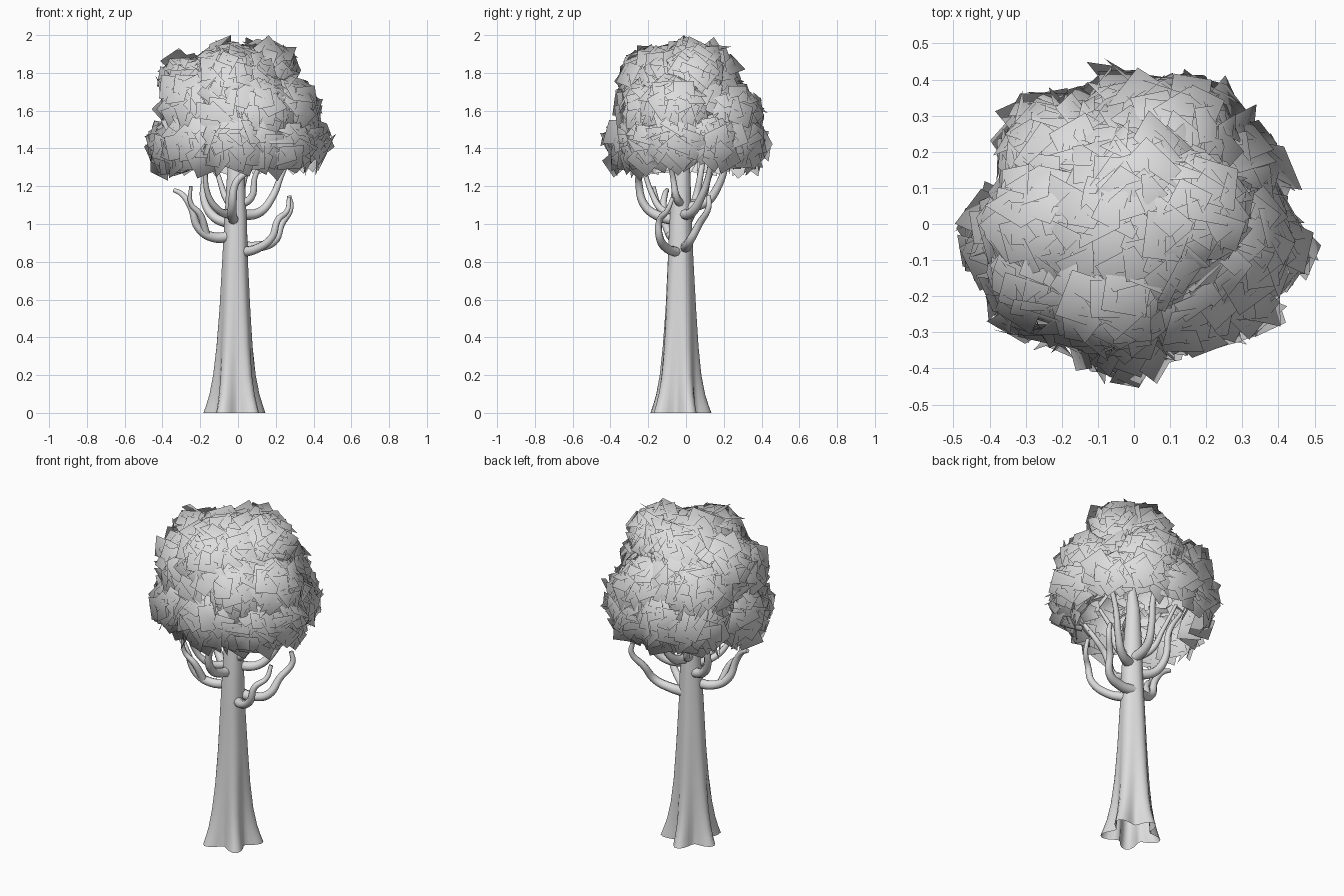
import bpy, bmesh, math, random
from mathutils import Vector, Matrix

random.seed(7)
if "Cube" in bpy.data.objects:
    bpy.data.objects.remove(bpy.data.objects["Cube"])

SHADE = (0.72, 0.72, 0.72, 1)
grey = bpy.data.materials.new("plain_grey")
grey.use_nodes = True
grey.diffuse_color = SHADE
grey.node_tree.nodes["Principled BSDF"].inputs["Base Color"].default_value = SHADE


def add_object(name, data):
    obj = bpy.data.objects.new(name, data)
    bpy.context.collection.objects.link(obj)
    data.materials.append(grey)
    return obj


# Trunk: stacked rings, five root flutes that fade with height
# each ring: height, radius, flute depth, centre x, centre y
RINGS = [(0, .135, .28, -.014, -.035), (.04, .126, .25, -.014, -.035),
         (.1, .115, .2, -.015, -.035), (.2, .103, .14, -.016, -.034),
         (.35, .092, .08, -.016, -.032), (.55, .08, .05, -.015, -.03),
         (.8, .068, .03, -.015, -.03), (1.0, .06, .02, -.012, -.03),
         (1.2, .05, 0, -.012, -.025), (1.4, .038, 0, -.01, -.02),
         (1.55, .02, 0, 0, -.02)]
SIDES = 40
bm = bmesh.new()
rows = []
for z, radius, flute, cx, cy in RINGS:
    row = []
    for i in range(SIDES):
        a = math.tau * i / SIDES
        r = radius * (1 + flute * math.cos(5 * (a + math.pi / 4 + .05)))
        row.append(bm.verts.new((cx + r * math.cos(a), cy + r * math.sin(a), z)))
    rows.append(row)
for low, high in zip(rows, rows[1:]):
    for i in range(SIDES):
        j = (i + 1) % SIDES
        bm.faces.new((low[i], low[j], high[j], high[i])).smooth = True
bm.faces.new(rows[-1])
mesh = bpy.data.meshes.new("trunk")
bm.to_mesh(mesh)
bm.free()
add_object("trunk", mesh)


# Branches: tapered round tubes along smooth paths
def branch(name, radius, *points):
    curve = bpy.data.curves.new(name, "CURVE")
    curve.dimensions = "3D"
    curve.bevel_depth = radius
    curve.bevel_resolution = 2
    curve.resolution_u = 6
    curve.use_fill_caps = True
    spline = curve.splines.new("BEZIER")
    spline.bezier_points.add(len(points) - 1)
    for i, (bp, co) in enumerate(zip(spline.bezier_points, points)):
        bp.co = co
        bp.handle_left_type = bp.handle_right_type = "AUTO"
        bp.radius = 1.15 - 0.7 * i / (len(points) - 1)
    add_object(name, curve)


branch("low_left_branch", .027, (0, 0, .88), (.1, 0, .88), (.19, .02, .91),
       (.23, .07, 1.0), (.28, .12, 1.09), (.27, .12, 1.15))
branch("low_left_fork", .024, (.02, -.04, .85), (.1, -.1, .87), (.18, -.14, .93),
       (.21, -.14, 1.02), (.26, -.1, 1.07), (.27, -.07, 1.14))
branch("low_right_branch", .026, (-.02, -.03, .94), (-.13, -.07, .93), (-.21, -.1, .98),
       (-.25, -.12, 1.09), (-.3, -.11, 1.16), (-.34, -.1, 1.18))
branch("low_right_fork", .019, (-.17, -.09, .95), (-.2, -.13, 1.05), (-.25, -.15, 1.11),
       (-.25, -.17, 1.2))
branch("front_branch", .026, (-.02, -.03, 1.02), (-.03, -.14, 1.04), (-.03, -.22, 1.1),
       (-.01, -.25, 1.22), (.06, -.25, 1.29), (.12, -.28, 1.38))
branch("right_branch", .026, (-.03, -.02, 1.0), (-.13, .02, 1.04), (-.18, .05, 1.13),
       (-.18, .08, 1.28), (-.25, .1, 1.42))
branch("left_branch", .026, (0, -.02, 1.05), (.11, .03, 1.06), (.18, .08, 1.14),
       (.23, .12, 1.26), (.3, .14, 1.42))
branch("back_branch", .026, (0, -.02, 1.08), (0, .11, 1.12), (.02, .17, 1.2),
       (.05, .22, 1.34), (.05, .26, 1.45))
branch("front_right_branch", .022, (-.03, -.03, 1.05), (-.1, -.12, 1.07),
       (-.16, -.18, 1.16), (-.17, -.24, 1.36))
branch("upper_left_branch", .022, (0, -.02, 1.1), (.07, -.05, 1.14), (.09, -.07, 1.25),
       (.16, -.1, 1.38))
branch("back_right_branch", .02, (-.02, -.01, 1.1), (-.06, .08, 1.13), (-.1, .12, 1.24),
       (-.15, .18, 1.4))

# Foliage: square leaf cards laid over overlapping rounded clumps
# each clump: centre, radius, half height
CLUMPS = [(-.03, 0, 1.58, .34, .27),
          # top
          (-.02, -.02, 1.74, .24, .21), (.16, .04, 1.81, .14, .15),
          (-.26, 0, 1.73, .14, .15), (-.06, -.19, 1.76, .15, .16), (.02, .11, 1.79, .14, .15),
          # middle
          (.26, -.06, 1.6, .16, .16), (.1, .22, 1.57, .17, .16), (-.19, .16, 1.6, .17, .17),
          (-.24, -.12, 1.64, .16, .18), (.12, -.18, 1.58, .16, .17),
          # lower ring
          (.3, -.06, 1.43, .16, .16), (.24, .12, 1.42, .16, .15), (.25, -.17, 1.41, .14, .14),
          (-.31, -.05, 1.41, .15, .16), (-.24, -.18, 1.41, .15, .15),
          (-.02, -.25, 1.42, .16, .16), (.11, -.2, 1.41, .15, .15),
          (-.2, .2, 1.42, .16, .16), (.14, .24, 1.42, .16, .16), (-.03, .25, 1.42, .16, .16)]


def buried(p, own):
    for k, (x, y, z, r, h) in enumerate(CLUMPS):
        if k != own and ((p.x - x) / r) ** 2 + ((p.y - y) / r) ** 2 + ((p.z - z) / h) ** 2 < .7:
            return True
    return False


verts, faces, normals = [], [], []
CROWN = Vector((0, 0, 1.5))
for k, (x, y, z, r, h) in enumerate(CLUMPS):
    heart = Vector((x, y, z))
    count = int(3000 * r * r)
    for i in range(count):
        up = 1 - 1.65 * (i + .5) / count
        a = i * 2.39996 + k
        flat = math.sqrt(1 - up * up)
        out = Vector((flat * math.cos(a), flat * math.sin(a), up))
        depth = random.uniform(.88, 1.02)
        centre = heart + depth * Vector((out.x * r, out.y * r, out.z * h))
        # leave the underside of the crown hollow
        inward = up < .2 and out.x * x + out.y * y < .03 * abs(up)
        if inward or buried(centre, k):
            continue
        tilt = Vector([random.gauss(0, .27) for _ in range(3)])
        # leaves near the rim hang down instead of closing the underside
        lean = Vector((out.x, out.y, max(out.z, -.15)))
        turn = (lean + tilt).to_track_quat("Z", "Y").to_matrix()
        turn = turn @ Matrix.Rotation(random.uniform(0, math.tau), 3, "Z")
        s = random.uniform(.048, .072)
        start = len(verts)
        for u, v in ((-s, -s), (s, -s), (s, s), (-s, s)):
            p = centre + turn @ Vector((u, v, 0))
            verts.append(p)
            normals.append(((p - heart) / r + (p - CROWN) / .25).normalized())
        faces.append(range(start, start + 4))

mesh = bpy.data.meshes.new("foliage")
mesh.from_pydata(verts, [], [list(f) for f in faces])
mesh.polygons.foreach_set("use_smooth", [True] * len(faces))
mesh.update()
# Soft rounded shading over the crown
mesh.normals_split_custom_set_from_vertices(normals)
add_object("foliage", mesh)
